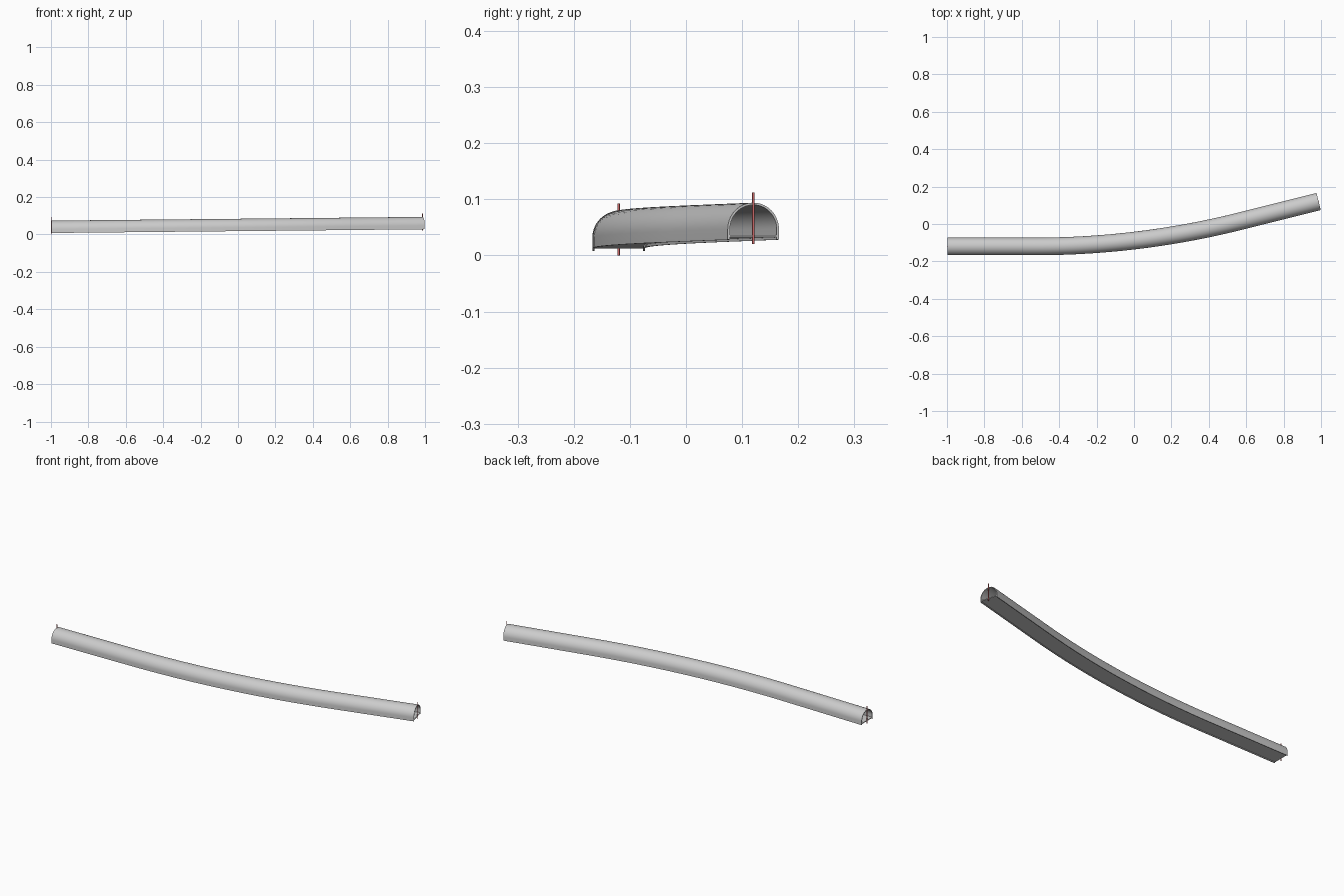
import bpy, bmesh, math

if "Cube" in bpy.data.objects:
    bpy.data.objects.remove(bpy.data.objects["Cube"])

# Alignment: straight, long arc, straight, with a gentle steady climb
TURN = math.radians(14)
X0, Y0 = -0.998, -0.12
ARC_X, CORNER_X = -0.53, 0.026
END_X, END_Y = 0.987, 0.12
TANGENT = CORNER_X - ARC_X
RADIUS = TANGENT / math.tan(TURN / 2)
RISE = 0.02


def alignment():
    pts = [(X0 + (ARC_X - X0) * i / 8, Y0, 0.0) for i in range(8)]
    n = 28
    for i in range(n + 1):
        a = TURN * i / n
        pts.append((ARC_X + RADIUS * math.sin(a),
                    Y0 + RADIUS * (1 - math.cos(a)), a))
    ax, ay, _ = pts[-1]
    for i in range(1, 9):
        t = i / 8
        pts.append((ax + (END_X - ax) * t, ay + (END_Y - ay) * t, TURN))
    # height follows the distance travelled
    dist = [0.0]
    for p, q in zip(pts, pts[1:]):
        dist.append(dist[-1] + math.hypot(q[0] - p[0], q[1] - p[1]))
    return [(x, y, RISE * d / dist[-1], a) for (x, y, a), d in zip(pts, dist)]


def sweep(name, profile, path, strips):
    """Sweep a closed (side, height) profile; strips lists the end cap faces."""
    bm = bmesh.new()
    rings = []
    for x, y, z, a in path:
        rings.append([bm.verts.new((x - s * math.sin(a), y + s * math.cos(a), z + h))
                      for s, h in profile])
    n = len(profile)
    for r, q in zip(rings, rings[1:]):
        for i in range(n):
            j = (i + 1) % n
            bm.faces.new((r[i], r[j], q[j], q[i]))
    for ring in (rings[0], rings[-1]):
        for ids in strips:
            bm.faces.new([ring[i] for i in ids])
    bmesh.ops.recalc_face_normals(bm, faces=bm.faces)
    me = bpy.data.meshes.new(name)
    bm.to_mesh(me)
    bm.free()
    ob = bpy.data.objects.new(name, me)
    bpy.context.collection.objects.link(ob)
    bpy.ops.object.select_all(action='DESELECT')
    ob.select_set(True)
    bpy.context.view_layer.objects.active = ob
    bpy.ops.object.shade_smooth_by_angle(angle=math.radians(30))
    return ob


def horseshoe(r, foot, spring, n=28):
    arch = [(r * math.cos(math.pi * i / n), spring + r * math.sin(math.pi * i / n))
            for i in range(n + 1)]
    return [(r, foot)] + arch + [(-r, foot)]


path = alignment()
R_OUT, R_IN, FOOT, SPRING = 0.047, 0.043, 0.008, 0.027

# Tunnel lining: arched shell with straight side walls
outer = horseshoe(R_OUT, FOOT, SPRING)
inner = horseshoe(R_IN, FOOT, SPRING)
m = len(outer)
caps = [(i, i + 1, 2 * m - 2 - i, 2 * m - 1 - i) for i in range(m - 1)]
sweep("tunnel_lining", outer + inner[::-1], path, caps)

# Floor slab between the walls
slab = [(-R_IN, 0.0125), (R_IN, 0.0125), (R_IN, 0.0165), (-R_IN, 0.0165)]
sweep("tunnel_floor", slab, path, [(0, 1, 2, 3)])

# Red marker poles at both portals
red = bpy.data.materials.new("marker_red")
red.diffuse_color = (0.65, 0.15, 0.15, 1)
red.use_nodes = True
red.node_tree.nodes["Principled BSDF"].inputs["Base Color"].default_value = red.diffuse_color
for name, (x, y, z, a) in (("start_marker", path[0]), ("end_marker", path[-1])):
    bpy.ops.mesh.primitive_cylinder_add(vertices=12, radius=0.002, depth=0.0925,
                                        location=(x, y, z + 0.04625))
    pole = bpy.context.object
    pole.name = name
    pole.data.materials.append(red)
    bpy.ops.object.shade_smooth_by_angle(angle=math.radians(40))
